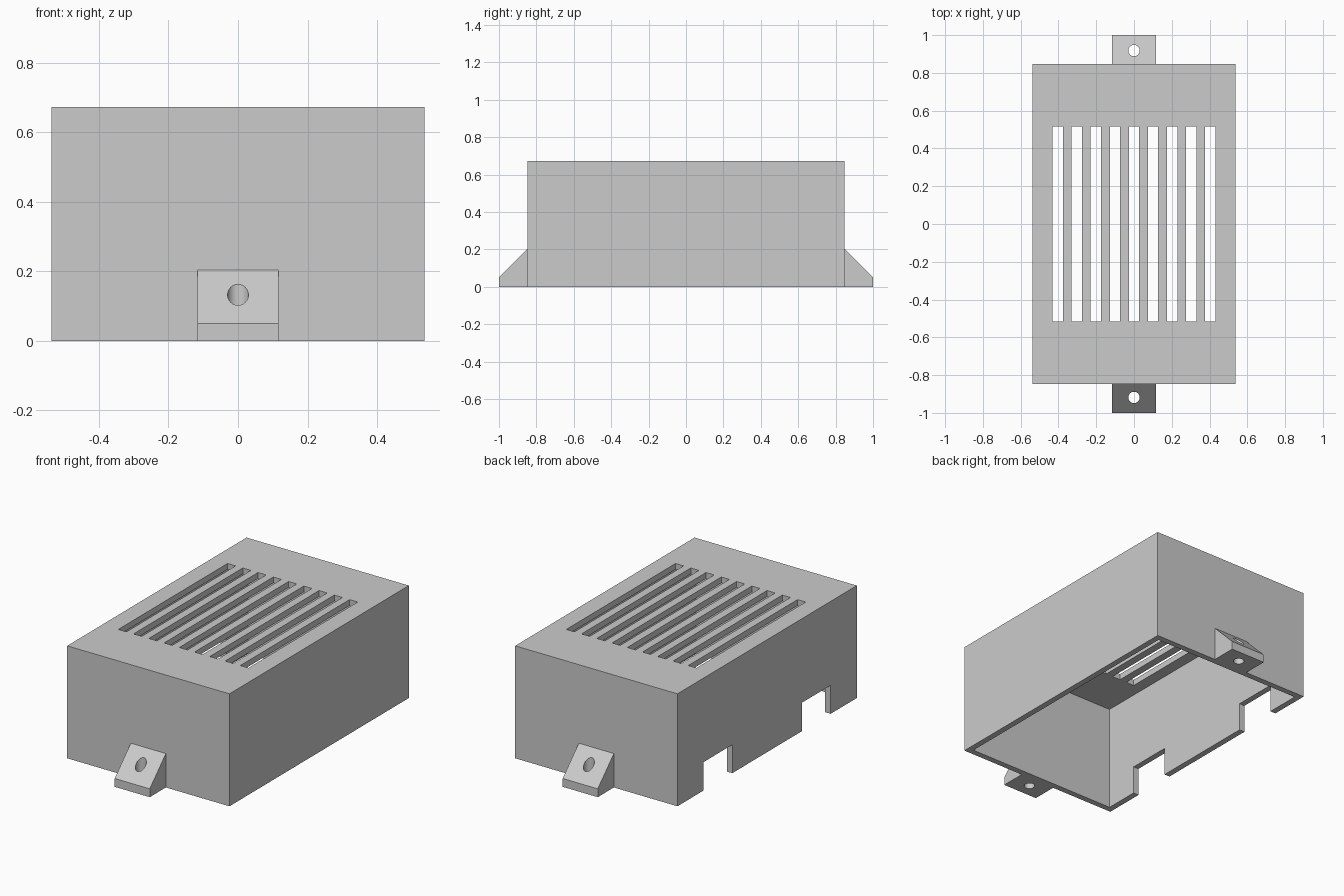
import bpy
import bmesh
from mathutils import Matrix

if "Cube" in bpy.data.objects:
    bpy.data.objects.remove(bpy.data.objects["Cube"])

# Dimensions
HALF_X, HALF_Y, HEIGHT, WALL = 0.537, 0.848, 0.673, 0.036
SLOT_COUNT, SLOT_PITCH, SLOT_WIDTH, SLOT_LENGTH = 9, 0.101, 0.054, 1.033
NOTCH_Y, NOTCH_WIDTH, NOTCH_HEIGHT = 0.465, 0.272, 0.17
TAB_HALF, TAB_LOW, TAB_HIGH, HOLE_Y, HOLE_R = 0.116, 0.05, 0.203, 0.918, 0.03

grey = bpy.data.materials.new("plain grey")
grey.use_nodes = True
grey.diffuse_color = (0.6, 0.6, 0.6, 1)
grey.node_tree.nodes["Principled BSDF"].inputs["Base Color"].default_value = (0.6, 0.6, 0.6, 1)


def add_box(bm, low, high):
    size = [h - l for l, h in zip(low, high)]
    centre = [(h + l) / 2 for l, h in zip(low, high)]
    bmesh.ops.create_cube(bm, size=1, matrix=Matrix.Translation(centre) @ Matrix.Diagonal((*size, 1)))


def make_object(name, bm):
    bmesh.ops.recalc_face_normals(bm, faces=bm.faces)
    mesh = bpy.data.meshes.new(name)
    bm.to_mesh(mesh)
    bm.free()
    mesh.materials.append(grey)
    obj = bpy.data.objects.new(name, mesh)
    bpy.context.collection.objects.link(obj)
    return obj


def cut(obj, cutter_bm):
    """Subtract a cutter from an object and discard the cutter."""
    cutter = make_object("cutter", cutter_bm)
    cutter.hide_render = True
    mod = obj.modifiers.new("cut", 'BOOLEAN')
    mod.operation, mod.solver, mod.object = 'DIFFERENCE', 'EXACT', cutter
    bpy.context.view_layer.objects.active = obj
    bpy.ops.object.modifier_apply(modifier=mod.name)
    bpy.data.objects.remove(cutter)


# Hollow cover, open underneath
bm = bmesh.new()
add_box(bm, (-HALF_X, -HALF_Y, 0), (HALF_X, HALF_Y, HEIGHT))
cover = make_object("vented_cover", bm)
bm = bmesh.new()
add_box(bm, (WALL - HALF_X, WALL - HALF_Y, -1), (HALF_X - WALL, HALF_Y - WALL, HEIGHT - WALL))
cut(cover, bm)

# Vent slots in the top and cable notches in the right wall
bm = bmesh.new()
for i in range(SLOT_COUNT):
    x = (i - (SLOT_COUNT - 1) / 2) * SLOT_PITCH
    add_box(bm, (x - SLOT_WIDTH / 2, -SLOT_LENGTH / 2, HEIGHT - 2 * WALL),
            (x + SLOT_WIDTH / 2, SLOT_LENGTH / 2, HEIGHT + WALL))
for y in (-NOTCH_Y, NOTCH_Y):
    add_box(bm, (-HALF_X - WALL, y - NOTCH_WIDTH / 2, -WALL),
            (-HALF_X + 2 * WALL, y + NOTCH_WIDTH / 2, NOTCH_HEIGHT))
cut(cover, bm)

# Sloped mounting tabs, each with a vertical screw hole
for name, side in (("front_mounting_tab", -1), ("back_mounting_tab", 1)):
    profile = [(HALF_Y, 0), (1, 0), (1, TAB_LOW), (HALF_Y, TAB_HIGH)]
    bm = bmesh.new()
    face = bm.faces.new([bm.verts.new((-TAB_HALF, side * y, z)) for y, z in profile])
    ext = bmesh.ops.extrude_face_region(bm, geom=[face])
    moved = [v for v in ext["geom"] if isinstance(v, bmesh.types.BMVert)]
    bmesh.ops.translate(bm, verts=moved, vec=(2 * TAB_HALF, 0, 0))
    tab = make_object(name, bm)
    bm = bmesh.new()
    bmesh.ops.create_cone(bm, cap_ends=True, segments=32, radius1=HOLE_R, radius2=HOLE_R,
                          depth=1, matrix=Matrix.Translation((0, side * HOLE_Y, 0)))
    cut(tab, bm)
    bpy.ops.object.select_all(action='DESELECT')
    tab.select_set(True)
    bpy.ops.object.shade_smooth_by_angle()
